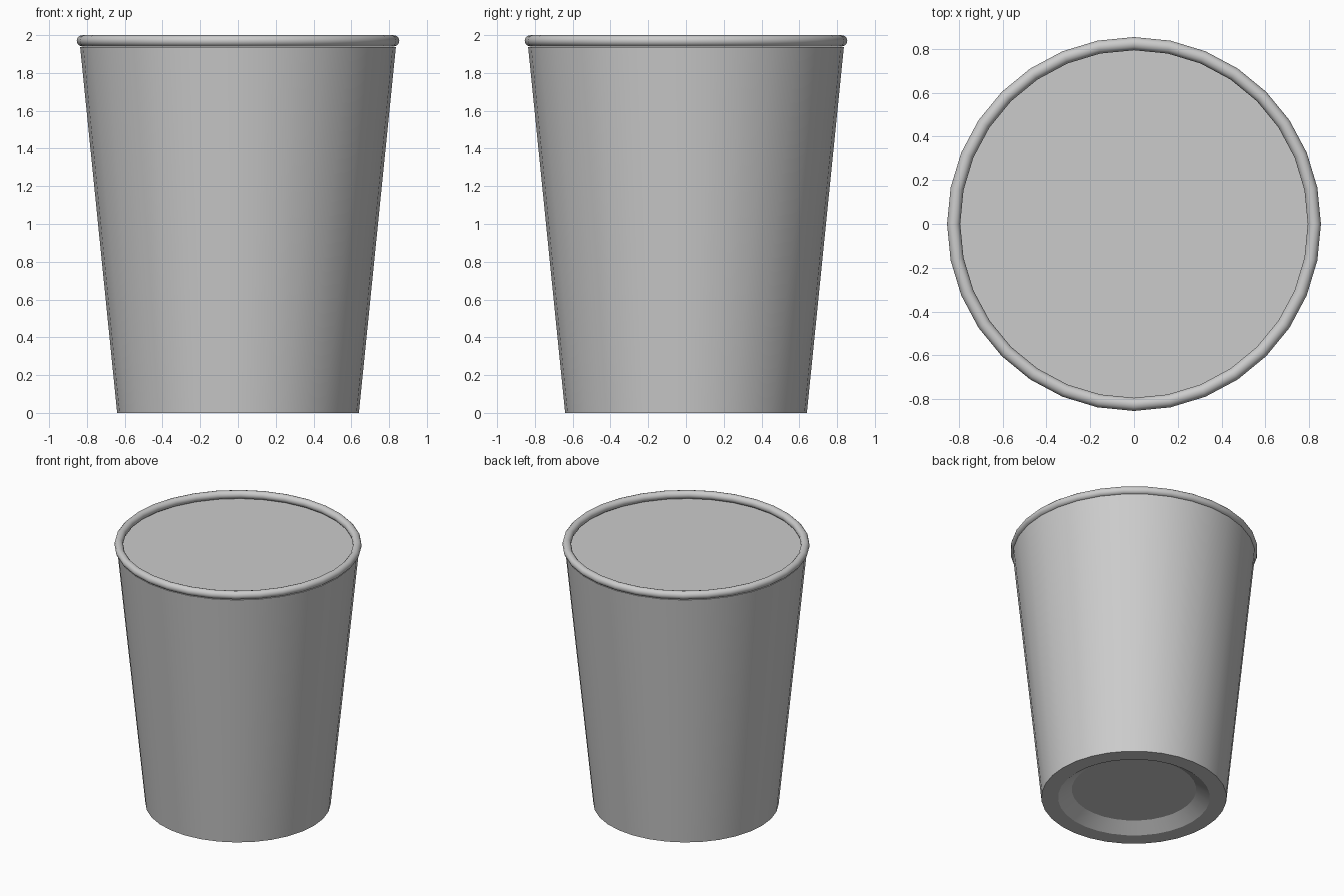
import bpy, bmesh
from math import cos, sin, tau, radians

if "Cube" in bpy.data.objects:
    bpy.data.objects.remove(bpy.data.objects["Cube"])

SIDES = 32


def lathe(name, profile, closed):
    """Spin (radius, z) points round z; open profiles get end caps."""
    bm = bmesh.new()
    rings = [[bm.verts.new((r * cos(tau * i / SIDES), r * sin(tau * i / SIDES), z))
              for i in range(SIDES)] for r, z in profile]
    pairs = list(zip(rings, rings[1:]))
    if closed:
        pairs.append((rings[-1], rings[0]))
    else:
        bm.faces.new(rings[0])
        bm.faces.new(rings[-1])
    for a, b in pairs:
        for i in range(SIDES):
            j = (i + 1) % SIDES
            bm.faces.new((a[i], a[j], b[j], b[i]))
    bmesh.ops.recalc_face_normals(bm, faces=bm.faces)
    mesh = bpy.data.meshes.new(name)
    bm.to_mesh(mesh)
    bm.free()
    obj = bpy.data.objects.new(name, mesh)
    bpy.context.collection.objects.link(obj)
    bpy.ops.object.select_all(action='DESELECT')
    obj.select_set(True)
    bpy.context.view_layer.objects.active = obj
    bpy.ops.object.shade_smooth_by_angle(angle=radians(32))


# Tapered cup body: recessed base, foot ring, wall and flat top
lathe("cup_body", [(0.43, 0.064), (0.525, 0), (0.64, 0), (0.836, 1.938)], False)

# Rolled rim around the top edge
lathe("rolled_rim", [(0.824 + 0.03 * cos(tau * k / 12), 1.97 + 0.03 * sin(tau * k / 12))
                     for k in range(12)], True)
